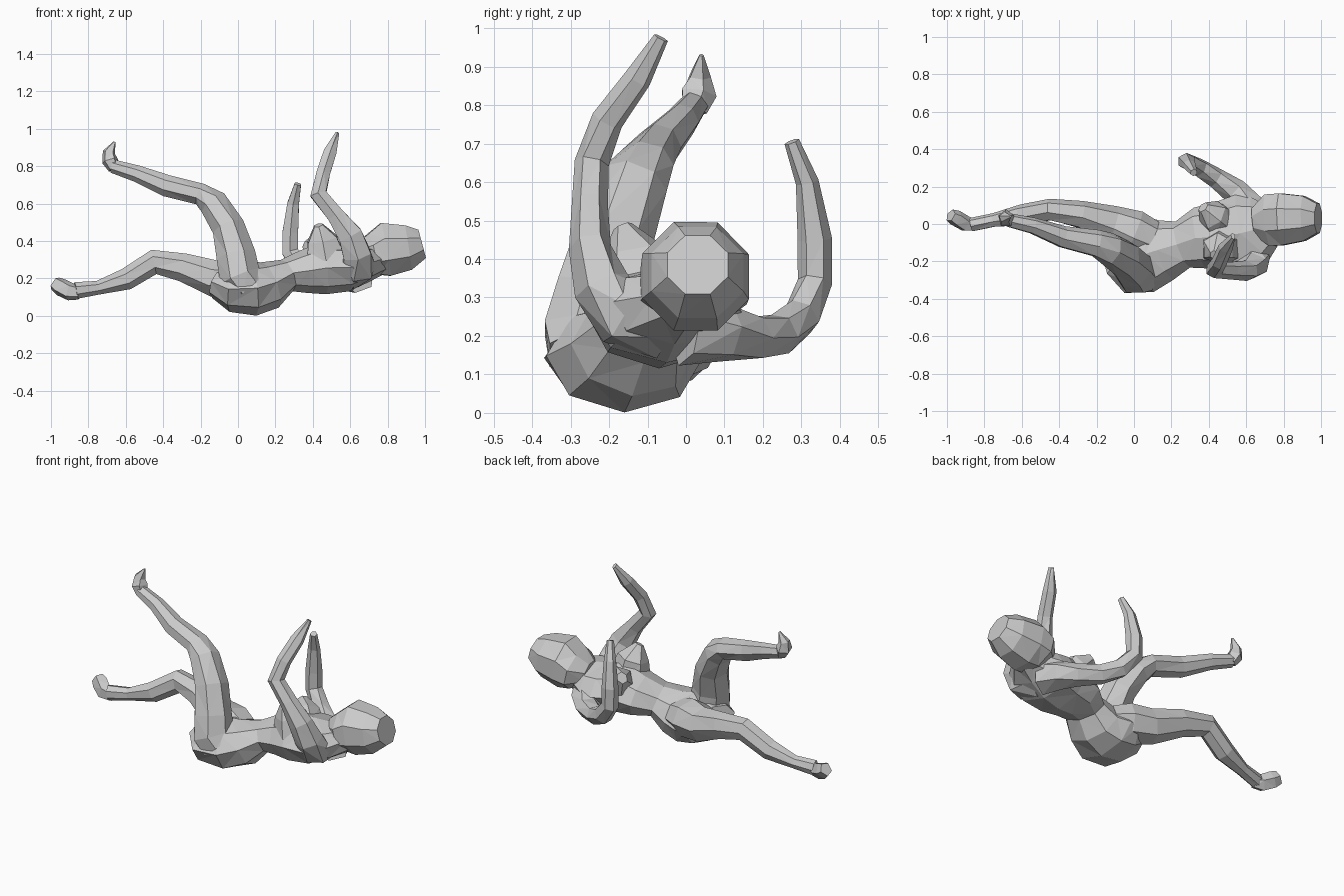
import bpy, bmesh
from math import sin, cos, pi
from mathutils import Vector


def loft(name, stations, sides=7, phase=0.0):
    """Low-poly tube; each station is x, y, z, half width (towards y), half depth."""
    pts = [Vector(s[:3]) for s in stations]
    bm = bmesh.new()
    rings = []
    for i, s in enumerate(stations):
        t = (pts[min(i + 1, len(pts) - 1)] - pts[max(i - 1, 0)]).normalized()
        ref = Vector((0, 1, 0))
        u = (ref - t * ref.dot(t)).normalized()
        v = t.cross(u)
        ring = []
        for k in range(sides):
            a = phase + 2 * pi * k / sides
            ring.append(bm.verts.new(pts[i] + u * (s[3] * cos(a)) + v * (s[4] * sin(a))))
        rings.append(ring)
    for a, b in zip(rings, rings[1:]):
        for k in range(sides):
            j = (k + 1) % sides
            bm.faces.new((a[k], a[j], b[j], b[k]))
    bm.faces.new(rings[0][::-1])
    bm.faces.new(rings[-1])
    bmesh.ops.recalc_face_normals(bm, faces=bm.faces)
    bmesh.ops.triangulate(bm, faces=bm.faces)
    me = bpy.data.meshes.new(name)
    bm.to_mesh(me)
    bm.free()
    ob = bpy.data.objects.new(name, me)
    bpy.context.collection.objects.link(ob)
    return ob


# Reclining trunk from hips to neck
loft("torso", [
    (-.11, -.14, .17, .13, .08), (-.03, -.165, .14, .205, .12),
    (.08, -.16, .145, .205, .145), (.17, -.14, .165, .165, .13),
    (.26, -.11, .215, .13, .09), (.35, -.075, .235, .165, .115),
    (.46, -.07, .255, .19, .14), (.58, -.05, .255, .21, .125),
    (.67, -.03, .275, .18, .10), (.76, 0, .30, .09, .08)], 8)

# Chest forms
loft("near_chest", [(.47, -.13, .30, .11, .12), (.45, -.135, .41, .09, .09),
                    (.43, -.165, .485, .025, .025)], 6)
loft("far_chest", [(.45, .01, .28, .11, .11), (.42, .05, .35, .085, .08),
                   (.37, .09, .39, .03, .035)], 6)

# Head
loft("head", [
    (.64, .01, .32, .08, .07), (.72, .02, .33, .15, .12),
    (.79, .025, .355, .15, .155), (.91, .03, .365, .13, .13),
    (.985, .03, .385, .085, .085)], 8, pi / 8)

# Raised leg and foot
loft("raised_leg", [
    (.06, -.255, .15, .11, .11), (.01, -.255, .21, .125, .115), (-.01, -.235, .32, .11, .108),
    (-.05, -.185, .47, .105, .09), (-.13, -.135, .60, .09, .08),
    (-.20, -.105, .65, .075, .06), (-.38, -.07, .695, .06, .06),
    (-.54, -.01, .76, .045, .046), (-.67, .02, .80, .038, .037)])
loft("raised_foot", [(-.665, .02, .785, .035, .03), (-.685, .03, .83, .05, .045),
                     (-.69, .035, .875, .03, .035), (-.66, .04, .93, .006, .006)], 5)

# Lowered leg and foot
loft("lowered_leg", [
    (.09, -.09, .18, .11, .09), (.0, -.05, .19, .125, .11), (-.12, -.005, .198, .105, .10),
    (-.29, .05, .258, .075, .078), (-.45, .075, .288, .06, .068),
    (-.60, .045, .195, .06, .06), (-.75, .02, .15, .038, .038),
    (-.87, -.005, .135, .038, .046)])
loft("lowered_foot", [(-.85, -.01, .125, .03, .04), (-.90, .0, .13, .045, .05),
                      (-.95, .03, .155, .045, .05), (-.98, .045, .175, .035, .04)], 5)

# Arm on the front side, bent upwards
loft("near_arm", [
    (.61, -.06, .24, .10, .10), (.64, -.17, .26, .09, .10), (.635, -.22, .33, .075, .085),
    (.60, -.25, .43, .055, .075), (.52, -.25, .54, .047, .052),
    (.43, -.245, .65, .045, .05), (.455, -.205, .76, .042, .042),
    (.49, -.125, .87, .036, .04), (.53, -.065, .975, .02, .012)], 6)

# Arm on the far side, reaching out and up
loft("far_arm", [
    (.64, .0, .22, .10, .10), (.60, .10, .205, .09, .075), (.54, .175, .195, .07, .06),
    (.44, .245, .205, .055, .055), (.35, .30, .25, .05, .055),
    (.28, .335, .34, .045, .05), (.28, .335, .45, .045, .048),
    (.295, .315, .60, .03, .036), (.32, .275, .705, .02, .02)], 6)
